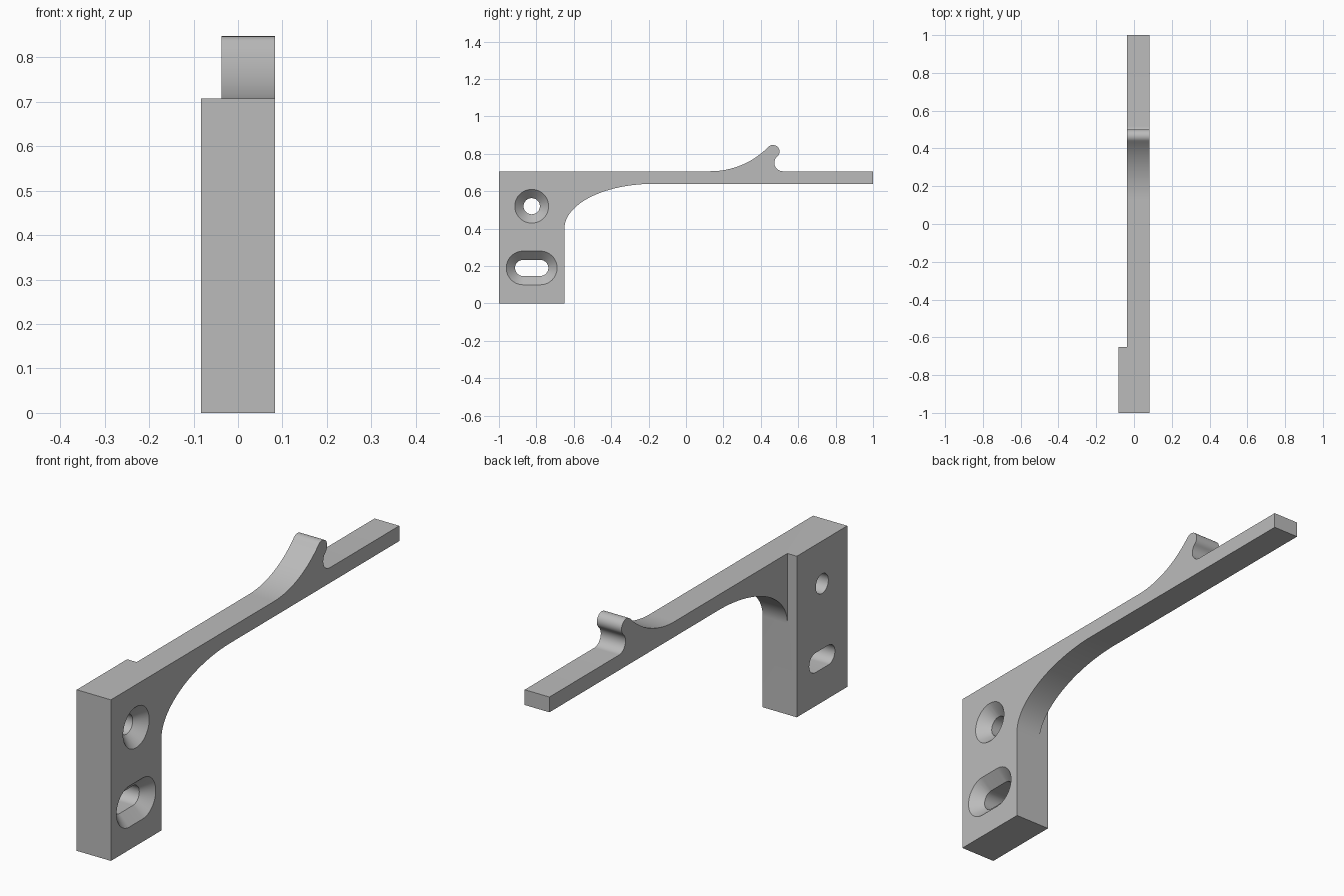
import bpy, bmesh
from math import sin, cos, pi, radians, asin, sqrt

if "Cube" in bpy.data.objects:
    bpy.data.objects.remove(bpy.data.objects["Cube"], do_unlink=True)

HALF = 0.083          # half thickness of the mounting plate
STEP = -0.037         # inner side of the arm
TOP, UNDER = 0.707, 0.64
PLATE_Y = -0.65

grey = bpy.data.materials.new("plain_grey")
grey.use_nodes = True
colour = (0.5, 0.5, 0.5, 1)
grey.diffuse_color = colour
grey.node_tree.nodes["Principled BSDF"].inputs["Base Color"].default_value = colour


def arc(cy, cz, ry, rz, start, end, n):
    """Points on an elliptic arc, angles in degrees."""
    angles = [radians(start + (end - start) * i / n) for i in range(n + 1)]
    return [(cy + ry * cos(a), cz + rz * sin(a)) for a in angles]


def loft(name, sections):
    """Solid through matching (y, z) outlines placed at given x positions."""
    bm = bmesh.new()
    rings = [[bm.verts.new((x, y, z)) for y, z in pts] for x, pts in sections]
    for a, b in zip(rings, rings[1:]):
        for i in range(len(a)):
            j = (i + 1) % len(a)
            bm.faces.new((a[i], a[j], b[j], b[i]))
    bm.faces.new(rings[0])
    bm.faces.new(rings[-1])
    bmesh.ops.recalc_face_normals(bm, faces=bm.faces)
    mesh = bpy.data.meshes.new(name)
    bm.to_mesh(mesh)
    bm.free()
    mesh.materials.append(grey)
    obj = bpy.data.objects.new(name, mesh)
    bpy.context.collection.objects.link(obj)
    return obj


def combine(target, tool, operation):
    mod = target.modifiers.new(operation, "BOOLEAN")
    mod.operation, mod.object, mod.solver = operation, tool, "EXACT"
    bpy.context.view_layer.objects.active = target
    bpy.ops.object.modifier_apply(modifier=mod.name)
    bpy.data.objects.remove(tool, do_unlink=True)


def slot(cy, cz, r, half):
    """Rounded slot outline; half is half its straight length."""
    return arc(cy + half, cz, r, r, -90, 90, 24) + arc(cy - half, cz, r, r, 90, 270, 24)


# Hook outline: sweeping ramp, round tip, undercut fillet
ramp_y, run, rise = 0.13, 0.31, 0.13
ramp_r = (run ** 2 + rise ** 2) / (2 * rise)
lean = asin(run / ramp_r)
tip_r, cut_r = 0.035, 0.045
tip_y = ramp_y + run + tip_r * sin(lean)
tip_z = TOP + rise - tip_r * cos(lean)
drop = tip_z - TOP - cut_r
cut_y = tip_y + sqrt((tip_r + cut_r) ** 2 - drop ** 2)
meet = asin(drop / (tip_r + cut_r)) * 180 / pi
lean *= 180 / pi
hook = (arc(ramp_y, TOP + ramp_r, ramp_r, ramp_r, -90, lean - 90, 24)
        + arc(tip_y, tip_z, tip_r, tip_r, 90 + lean, -meet, 20)[1:]
        + arc(cut_y, TOP + cut_r, cut_r, cut_r, 180 - meet, 270, 16)[1:])

# Arm with curved brace underneath
brace = arc(-0.17, 0.40, -PLATE_Y - 0.17, UNDER - 0.40, 180, 90, 40)
profile = ([(-1, TOP)] + hook + [(1, TOP), (1, UNDER)] + brace[::-1]
           + [(PLATE_Y, 0), (-1, 0)])
bracket = loft("bracket", [(STEP, profile), (HALF, profile)])

# Thicker mounting pad
pad = [(-1, 0), (PLATE_Y, 0), (PLATE_Y, TOP), (-1, TOP)]
combine(bracket, loft("mounting_pad", [(-HALF, pad), (STEP, pad)]), "UNION")

# Countersunk round hole and slot
hole_r, sink_r, extra = 0.043, 0.09, 0.02
for name, z, half in (("screw_hole", 0.52, 0), ("screw_slot", 0.19, 0.046)):
    half = max(half, 0.0005)
    cutter = loft(name, [(x, slot(-0.825, z, r, half)) for x, r in (
        (-HALF - extra, hole_r),
        (HALF - sink_r + hole_r, hole_r),
        (HALF + extra, sink_r + extra))])
    cutter.hide_render = True
    combine(bracket, cutter, "DIFFERENCE")

# Smooth the curves, keep the edges crisp
bpy.ops.object.select_all(action="DESELECT")
bracket.select_set(True)
bpy.context.view_layer.objects.active = bracket
bpy.ops.object.shade_smooth_by_angle(angle=radians(25))
